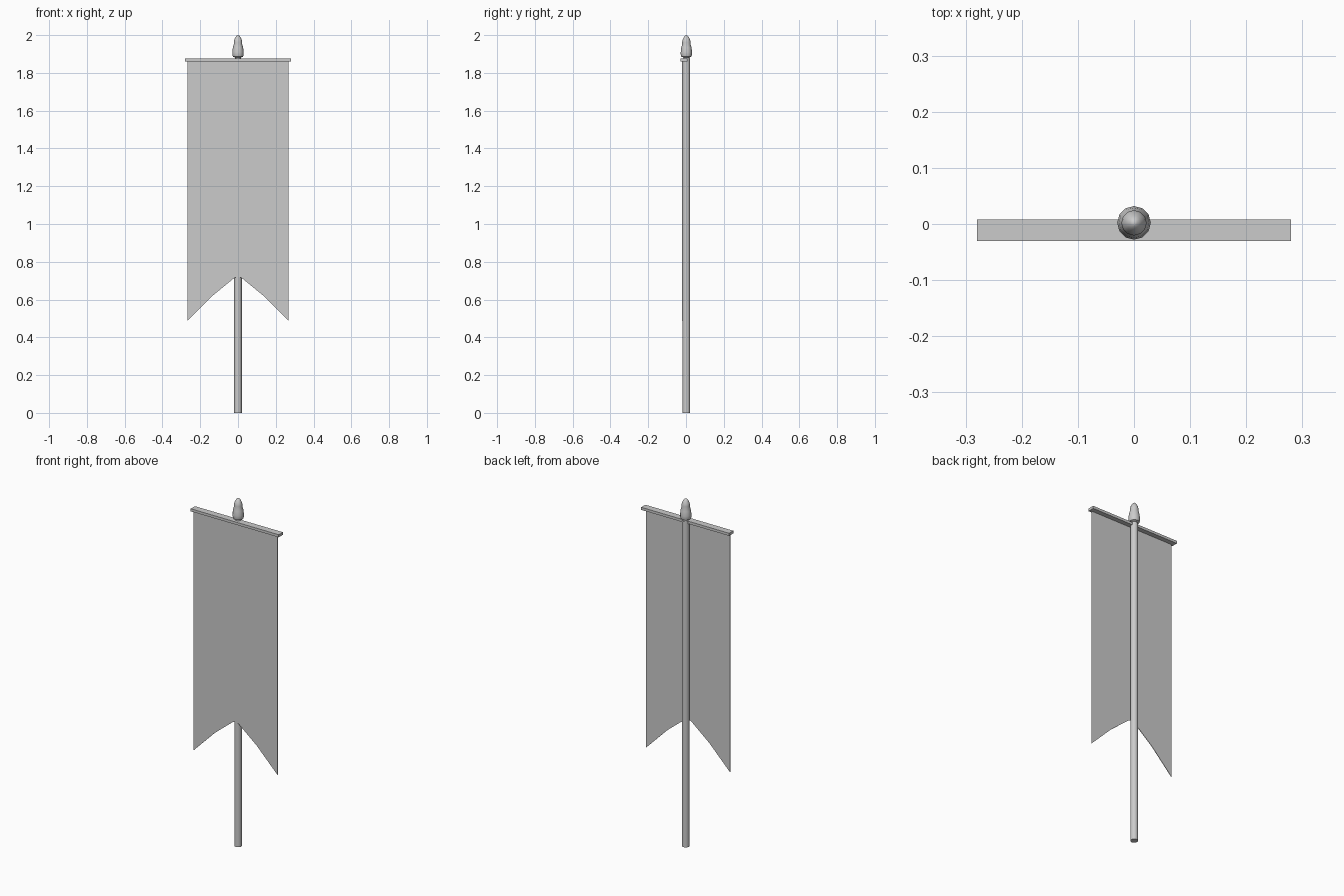
import bpy, bmesh, math

if "Cube" in bpy.data.objects:
    bpy.data.objects.remove(bpy.data.objects["Cube"])

PY = 0.002  # pole axis in y


def make_object(name, bm):
    bmesh.ops.recalc_face_normals(bm, faces=bm.faces)
    mesh = bpy.data.meshes.new(name)
    bm.to_mesh(mesh)
    bm.free()
    ob = bpy.data.objects.new(name, mesh)
    bpy.context.collection.objects.link(ob)
    return ob


def lathe(name, profile, sides, angle):
    """Spin (radius, z) points around the pole axis."""
    bm = bmesh.new()
    verts = [bm.verts.new((r, PY, z)) for r, z in profile]
    edges = [bm.edges.new(p) for p in zip(verts, verts[1:])]
    bmesh.ops.spin(bm, geom=verts + edges, cent=(0, PY, 0), axis=(0, 0, 1),
                   angle=math.tau, steps=sides, use_duplicate=False)
    bmesh.ops.remove_doubles(bm, verts=bm.verts, dist=0.0001)
    ob = make_object(name, bm)
    bpy.context.view_layer.objects.active = ob
    ob.select_set(True)
    bpy.ops.object.shade_smooth_by_angle(angle=math.radians(angle))
    ob.select_set(False)
    return ob


# pole
lathe("pole", [(0, 0), (0.02, 0), (0.02, 1.875), (0, 1.875)], 12, 40)

# finial with short neck, bulb and tapered tip
lathe("finial", [(0, 1.868), (0.016, 1.868), (0.016, 1.882), (0.027, 1.886),
                 (0.030, 1.897), (0.030, 1.910), (0.027, 1.935),
                 (0.022, 1.952), (0.0225, 1.962), (0.020, 1.975),
                 (0.013, 1.990), (0.006, 1.998), (0, 2.0)], 12, 50)

# crossbar
bm = bmesh.new()
bmesh.ops.create_cube(bm, size=1)
bmesh.ops.scale(bm, vec=(0.56, 0.038, 0.015), verts=bm.verts)
bmesh.ops.translate(bm, vec=(0, -0.011, 1.869), verts=bm.verts)
make_object("crossbar", bm)

# swallow-tailed cloth, mirrored outline
half = [(0.267, 1.868), (0.267, 0.487), (0.135, 0.62), (0.02, 0.714)]
outline = half + [(0, 0.721)] + [(-x, z) for x, z in reversed(half)]
bm = bmesh.new()
face = bm.faces.new([bm.verts.new((x, -0.022, z)) for x, z in outline])
ext = bmesh.ops.extrude_face_region(bm, geom=[face])
bmesh.ops.translate(bm, vec=(0, 0.003, 0),
                    verts=[v for v in ext["geom"] if isinstance(v, bmesh.types.BMVert)])
make_object("banner_cloth", bm)
